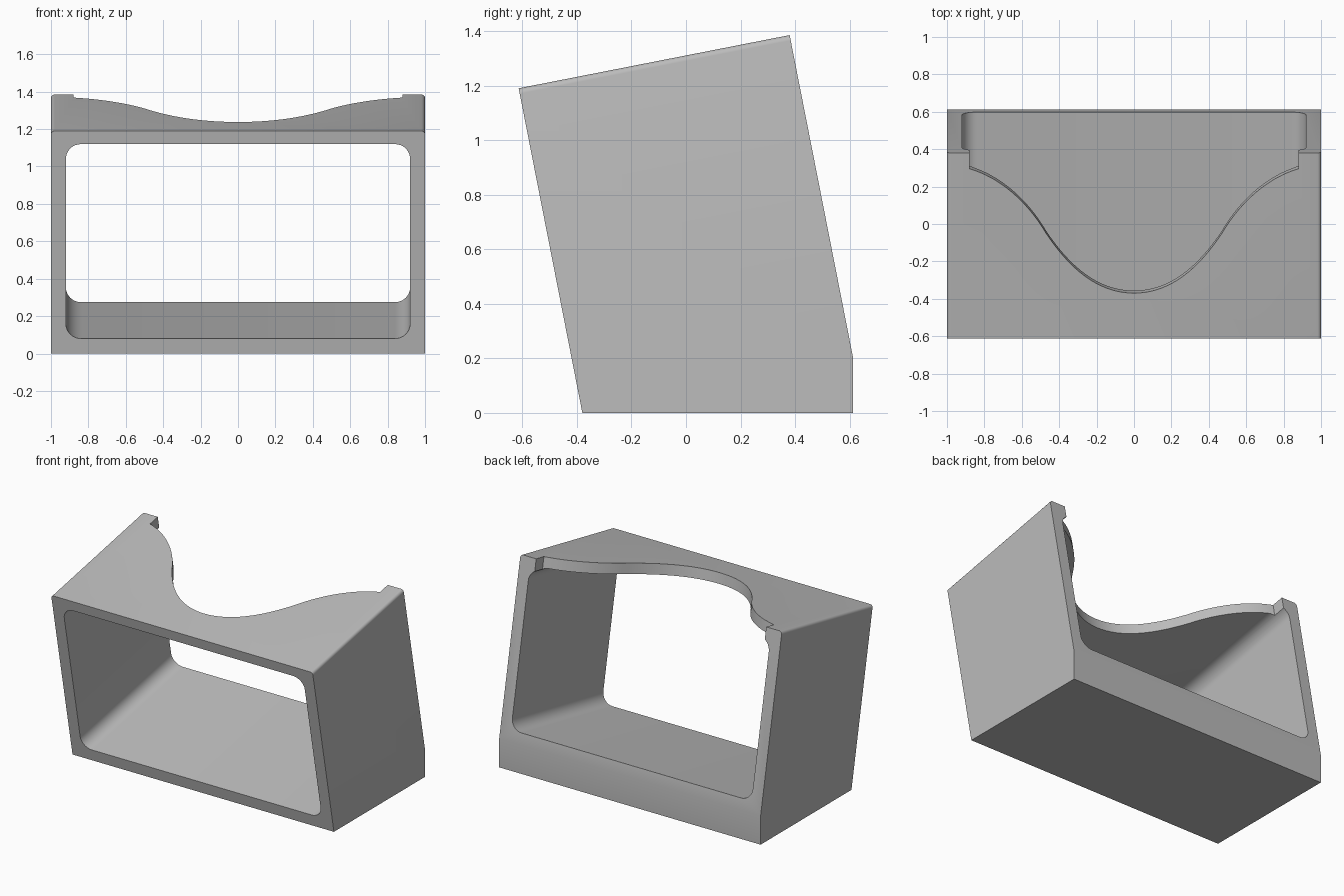
import bpy, bmesh, math
from mathutils import Matrix, Vector
from mathutils.geometry import interpolate_bezier

if "Cube" in bpy.data.objects:
    bpy.data.objects.remove(bpy.data.objects["Cube"], do_unlink=True)

TILT = math.atan2(0.195, 0.995)
FRONT_Y = -0.6135          # front top edge of the shell
SLOPED = Matrix.Translation((0, -0.38, 0)) @ Matrix.Rotation(TILT, 4, 'X')

grey = bpy.data.materials.new("plain_grey")
grey.use_nodes = True
grey.diffuse_color = (0.5, 0.5, 0.5, 1)
grey.node_tree.nodes["Principled BSDF"].inputs["Base Color"].default_value = grey.diffuse_color


def prism(name, outline, step, matrix=None, bevel=None):
    """Extrude a closed outline along step, optionally bevelling chosen edges."""
    bm = bmesh.new()
    face = bm.faces.new([bm.verts.new(p) for p in outline])
    new = bmesh.ops.extrude_face_region(bm, geom=[face])["geom"]
    bmesh.ops.translate(bm, vec=step, verts=[v for v in new if isinstance(v, bmesh.types.BMVert)])
    bmesh.ops.recalc_face_normals(bm, faces=bm.faces)
    if bevel:
        rule, radius, segments = bevel
        bmesh.ops.bevel(bm, geom=[e for e in bm.edges if rule(e)], offset=radius,
                        offset_type='OFFSET', segments=segments, profile=0.5, affect='EDGES')
    if matrix:
        bm.transform(matrix)
    mesh = bpy.data.meshes.new(name)
    bm.to_mesh(mesh)
    bm.free()
    mesh.materials.append(grey)
    obj = bpy.data.objects.new(name, mesh)
    bpy.context.collection.objects.link(obj)
    return obj


def is_top_side(e):
    a, b = (v.co for v in e.verts)
    return abs(a.x - b.x) < 0.01 and min(a.z, b.z) > 1.1


def runs_along_depth(e):
    a, b = (v.co for v in e.verts)
    return abs(a.y - b.y) > 0.5


# Leaning outer block with softened top side edges
side = [(-0.38, 0), (0.613, 0), (0.613, 0.2), (0.38, 1.385), (FRONT_Y, 1.19)]
shell = prism("leaning_shell", [(-1, y, z) for y, z in side], Vector((2, 0, 0)),
              bevel=(is_top_side, 0.02, 4))

# Rounded tunnel from front to back, square to the sloping front
low, high, half = 0.0815, 1.141, 0.92
tunnel = prism("tunnel_cutter",
               [(-half, -0.3, low), (half, -0.3, low), (half, -0.3, high), (-half, -0.3, high)],
               Vector((0, 1.9, 0)), SLOPED, (runs_along_depth, 0.08, 8))

# Curved bay in the back edge of the top panel
def bend(a, b, c, d):
    return [Vector(p) for p in interpolate_bezier(*(Vector((*q, 0)) for q in (a, b, c, d)), 17)]

right_half = bend((0, -0.37), (0.2, -0.37), (0.35, -0.23), (0.47, -0.05))
right_half += bend((0.47, -0.05), (0.57, 0.12), (0.72, 0.25), (0.88, 0.295))[1:]
right_half.append(Vector((0.88, 0.7, 0)))
path = [Vector((-p.x, p.y, 0)) for p in reversed(right_half[1:])] + right_half
bay = prism("bay_cutter", [(p.x, (p.y - FRONT_Y) / math.cos(TILT), 1.05) for p in path],
            Vector((0, 0, 0.4)), SLOPED)

# Cut both openings, then discard the cutters
bpy.context.view_layer.objects.active = shell
for cutter in (tunnel, bay):
    mod = shell.modifiers.new(cutter.name, 'BOOLEAN')
    mod.operation = 'DIFFERENCE'
    mod.solver = 'EXACT'
    mod.object = cutter
    cutter.hide_render = True
    bpy.ops.object.modifier_apply(modifier=mod.name)
    bpy.data.objects.remove(cutter, do_unlink=True)

bpy.ops.object.select_all(action='DESELECT')
shell.select_set(True)
bpy.ops.object.shade_smooth_by_angle(angle=math.radians(30))
